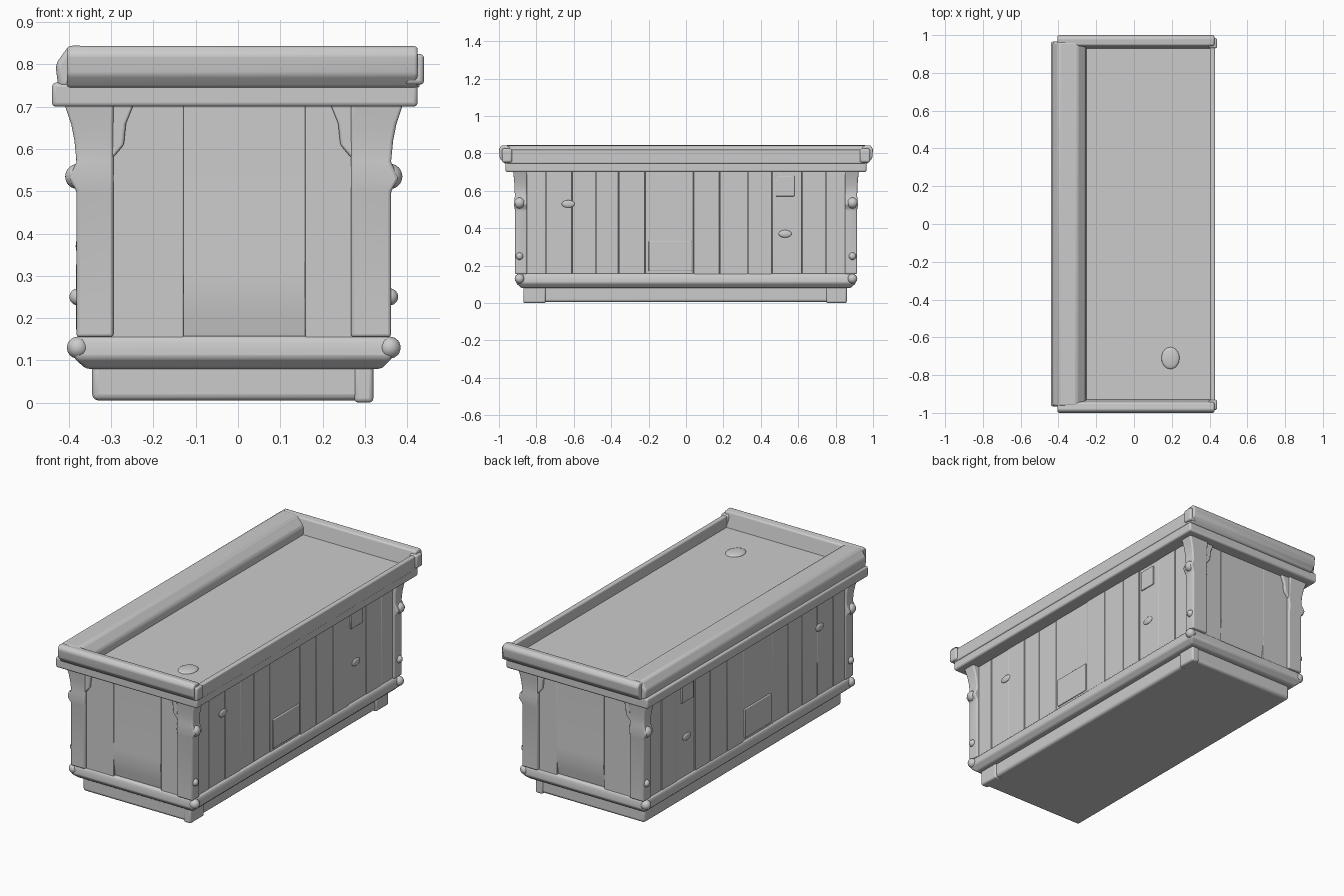
import bpy, bmesh, math, random
from mathutils import Vector

random.seed(4)
cube = bpy.data.objects.get("Cube")
if cube:
    bpy.data.objects.remove(cube, do_unlink=True)

GREY = (0.6, 0.6, 0.6, 1)
mat = bpy.data.materials.new("plain grey")
mat.diffuse_color = GREY
mat.use_nodes = True
mat.node_tree.nodes["Principled BSDF"].inputs["Base Color"].default_value = GREY


def finish(name, bm, bevel=0.0):
    """Turn a bmesh into a grey, softly bevelled object."""
    bmesh.ops.recalc_face_normals(bm, faces=bm.faces)
    mesh = bpy.data.meshes.new(name)
    bm.to_mesh(mesh)
    bm.free()
    mesh.materials.append(mat)
    ob = bpy.data.objects.new(name, mesh)
    bpy.context.collection.objects.link(ob)
    if bevel:
        mod = ob.modifiers.new("worn edges", 'BEVEL')
        mod.width = bevel
        mod.segments = 3
        mod.limit_method = 'ANGLE'
    bpy.ops.object.select_all(action='DESELECT')
    ob.select_set(True)
    bpy.context.view_layer.objects.active = ob
    bpy.ops.object.shade_smooth_by_angle(angle=math.radians(40))
    return ob


def loft(name, rings, bevel=0.0):
    """Join rings of points into a closed solid."""
    bm = bmesh.new()
    loops = [[bm.verts.new(p) for p in ring] for ring in rings]
    n = len(loops[0])
    for low, high in zip(loops, loops[1:]):
        for i in range(n):
            j = (i + 1) % n
            bm.faces.new((low[i], low[j], high[j], high[i]))
    bm.faces.new(loops[0])
    bm.faces.new(loops[-1])
    return finish(name, bm, bevel)


def rect(x0, x1, y0, y1, z):
    return [(x0, y0, z), (x1, y0, z), (x1, y1, z), (x0, y1, z)]


def box(name, x, y, z, bevel=0.008):
    x, y = sorted(x), sorted(y)
    return loft(name, [rect(*x, *y, h) for h in z], bevel)


def knob(name, centre, size):
    bm = bmesh.new()
    bmesh.ops.create_icosphere(bm, subdivisions=3, radius=1)
    for v in bm.verts:
        v.co = Vector(centre) + v.co * Vector(size)
    return finish(name, bm)


# Plinth with feet at the left corners
box("plinth", (-0.345, 0.312), (-0.865, 0.855), (0.005, 0.1), 0.015)
for y in ((-0.87, -0.75), (0.75, 0.86)):
    box("plinth_foot", (0.275, 0.32), y, (0, 0.1), 0.01)

# Base moulding, tapered underneath, and solid core
loft("base_moulding", [rect(-0.36, 0.34, -0.88, 0.88, 0.08),
                       rect(-0.388, 0.365, -0.908, 0.908, 0.105),
                       rect(-0.388, 0.365, -0.908, 0.908, 0.14),
                       rect(-0.38, 0.355, -0.9, 0.9, 0.158)], 0.008)
box("body_core", (-0.36, 0.335), (-0.875, 0.875), (0.1, 0.72), 0)

# Vertical planks on the long sides
seams = (-0.86, -0.75, -0.61, -0.48, -0.36, -0.22, 0.04, 0.18,
         0.33, 0.46, 0.62, 0.75, 0.86)
SIDES = ((-1, 0.376), (1, 0.35))
for a, b in zip(seams, seams[1:]):
    wobble = random.uniform(-0.003, 0.004)
    for s, depth in SIDES:
        box("side_plank", (s * 0.32, s * (depth + wobble)), (a + 0.001, b - 0.001),
            (0.14, 0.71), 0.003)

# Patches and knots on the side planks
for s, depth in SIDES:
    patch = (s * 0.33, s * (depth + 0.007))
    box("low_side_patch", patch, (-0.2, 0.03), (0.17, 0.33), 0.004)
    box("high_side_patch", patch, (0.48, 0.58), (0.57, 0.68), 0.004)
    for y, z in ((-0.63, 0.53), (0.53, 0.37)):
        knob("side_knot", (s * depth, y, z), (0.008, 0.035, 0.02))

# Planks on the two ends, the middle one worn away at its foot
for s in (-1, 1):
    for a, b in ((-0.31, -0.129), (0.159, 0.29)):
        box("end_plank", (a, b), (s * 0.85, s * 0.899), (0.14, 0.71), 0.003)
    profile = ((0.14, 0.882), (0.2, 0.893), (0.27, 0.903), (0.32, 0.9), (0.71, 0.898))
    loft("worn_end_plank", [rect(-0.129, 0.159, s * 0.85, s * d, z) for z, d in profile])

# Corner posts flaring outwards at the capital, with knobs and scrolls
post = ((0.155, 0), (0.5, 0), (0.53, 0.018), (0.57, 0), (0.62, 0.005),
        (0.66, 0.013), (0.71, 0.03))
for sx, inner, outer in ((-1, 0.295, 0.382), (1, 0.267, 0.362)):
    for sy in (-1, 1):
        loft("corner_post", [rect(*sorted((sx * inner, sx * (outer + f))),
                                  *sorted((sy * 0.85, sy * (0.915 + f / 3))), z)
                             for z, f in post], 0.007)
        for z, r in ((0.535, 0.03), (0.25, 0.02), (0.13, 0.026)):
            knob("post_knob", (sx * (outer - 0.003), sy * 0.89, z), (r, r, r))
        loft("capital_scroll", [rect(*sorted((sx * (inner - w), sx * (inner + 0.02))),
                                     *sorted((sy * 0.85, sy * 0.913)), z)
                                for z, w in ((0.58, 0), (0.61, 0.025), (0.66, 0.03),
                                             (0.71, 0.05))], 0.006)

# Counter: lower moulding, sunken top and raised rims
box("lower_moulding", (-0.44, 0.425), (-0.965, 0.965), (0.7, 0.757), 0.01)
box("counter_top", (-0.3, 0.41), (-0.95, 0.95), (0.72, 0.759), 0)
ledge = ((-0.425, 0.745), (-0.432, 0.8), (-0.4, 0.845), (-0.3, 0.842),
         (-0.255, 0.8), (-0.25, 0.745))
loft("wide_ledge", [[(x, y, z) for x, z in ledge] for y in (-0.965, 0.965)], 0.012)
rim = ((0.97, 0.745), (0.996, 0.775), (1.0, 0.825), (0.985, 0.844),
       (0.945, 0.84), (0.925, 0.745))
for s in (-1, 1):
    loft("end_rim", [[(x, s * y, z) for y, z in rim] for x in (-0.405, 0.425)], 0.008)
    box("rim_corner", (0.395, 0.44), (s * 0.93, s * 0.985), (0.752, 0.825), 0.01)
box("narrow_rim", (0.402, 0.43), (-0.96, 0.96), (0.745, 0.82), 0.007)
knob("counter_bump", (0.193, -0.71, 0.759), (0.048, 0.058, 0.012))
